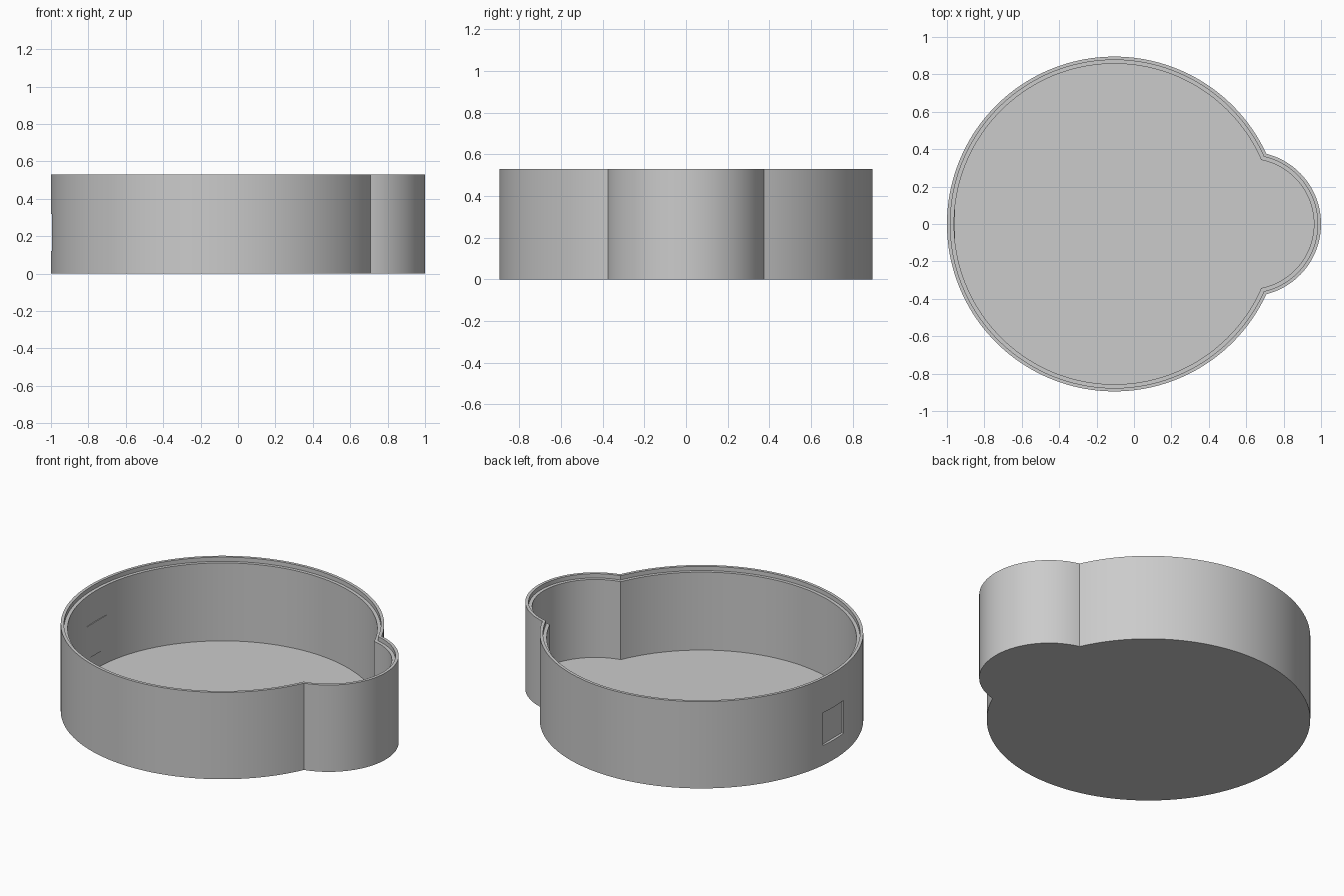
import bpy
import bmesh
from math import atan2, cos, sin, sqrt, pi

if "Cube" in bpy.data.objects:
    bpy.data.objects.remove(bpy.data.objects["Cube"], do_unlink=True)

MAIN_X, MAIN_R = -0.105, 0.895      # large round body
LOBE_X, LOBE_R = 0.613, 0.387       # small round bulge on the +x side
HEIGHT, FLOOR, LEDGE = 0.53, 0.028, 0.504
STEP, WALL = 0.018, 0.038
PORT_Z, PORT_SIZE = 0.22, 0.2

grey = bpy.data.materials.new("plain grey")
grey.use_nodes = True
grey.diffuse_color = (0.6, 0.6, 0.6, 1)
grey.node_tree.nodes["Principled BSDF"].inputs["Base Color"].default_value = (0.6, 0.6, 0.6, 1)


def outline(inset):
    """Joined outline of the two circles, moved inward by inset."""
    big, small = MAIN_R - inset, LOBE_R - inset
    x = (big**2 - small**2 + LOBE_X**2 - MAIN_X**2) / (2 * (LOBE_X - MAIN_X))
    y = sqrt(big**2 - (x - MAIN_X)**2)
    a, b = atan2(y, x - MAIN_X), atan2(y, x - LOBE_X)
    n, m = 144, 48
    pts = []
    for i in range(n):
        t = a + (2 * pi - 2 * a) * i / n
        pts.append((MAIN_X + big * cos(t), big * sin(t)))
    for i in range(m):
        t = -b + 2 * b * i / m
        pts.append((LOBE_X + small * cos(t), small * sin(t)))
    return pts


def make_object(name, bm):
    bmesh.ops.recalc_face_normals(bm, faces=bm.faces)
    mesh = bpy.data.meshes.new(name)
    bm.to_mesh(mesh)
    bm.free()
    mesh.materials.append(grey)
    obj = bpy.data.objects.new(name, mesh)
    bpy.context.collection.objects.link(obj)
    return obj


def make_box(name, x0, x1, width, height):
    bm = bmesh.new()
    bmesh.ops.create_cube(bm, size=1)
    for v in bm.verts:
        v.co = ((x0 + x1) / 2 + v.co.x * (x1 - x0), v.co.y * width, PORT_Z + v.co.z * height)
    return make_object(name, bm)


def combine(target, tool, operation):
    bpy.ops.object.select_all(action="DESELECT")
    bpy.context.view_layer.objects.active = target
    target.select_set(True)
    mod = target.modifiers.new(tool.name, "BOOLEAN")
    mod.operation = operation
    mod.solver = "EXACT"
    mod.object = tool
    bpy.ops.object.modifier_apply(modifier=mod.name)
    bpy.data.objects.remove(tool, do_unlink=True)


# Open case: outer wall, rim, stepped lid seat, inner wall and floor
section = [(0, 0), (0, HEIGHT), (STEP, HEIGHT), (STEP, LEDGE), (WALL, LEDGE), (WALL, FLOOR)]
bm = bmesh.new()
rings = [[bm.verts.new((x, y, z)) for x, y in outline(inset)] for inset, z in section]
for low, high in zip(rings, rings[1:]):
    count = len(low)
    for i in range(count):
        j = (i + 1) % count
        bm.faces.new((low[i], low[j], high[j], high[i]))
bm.faces.new(rings[0])
bm.faces.new(rings[-1])
case = make_object("case", bm)

# Flat pad inside the wall, square recess outside, and the hole through both
left_end = MAIN_X - MAIN_R
combine(case, make_box("port_pad", left_end + 0.025, left_end + 0.044, 0.22, PORT_SIZE), "UNION")
combine(case, make_box("port_recess", left_end - 0.1, left_end + 0.017, PORT_SIZE, PORT_SIZE), "DIFFERENCE")

bm = bmesh.new()
bmesh.ops.create_cone(bm, cap_ends=True, segments=32, radius1=0.03, radius2=0.03, depth=0.3)
for v in bm.verts:
    v.co = (left_end + v.co.z, v.co.y, PORT_Z + v.co.x)
combine(case, make_object("port_hole", bm), "DIFFERENCE")

bpy.ops.object.shade_smooth_by_angle(angle=pi / 6)
